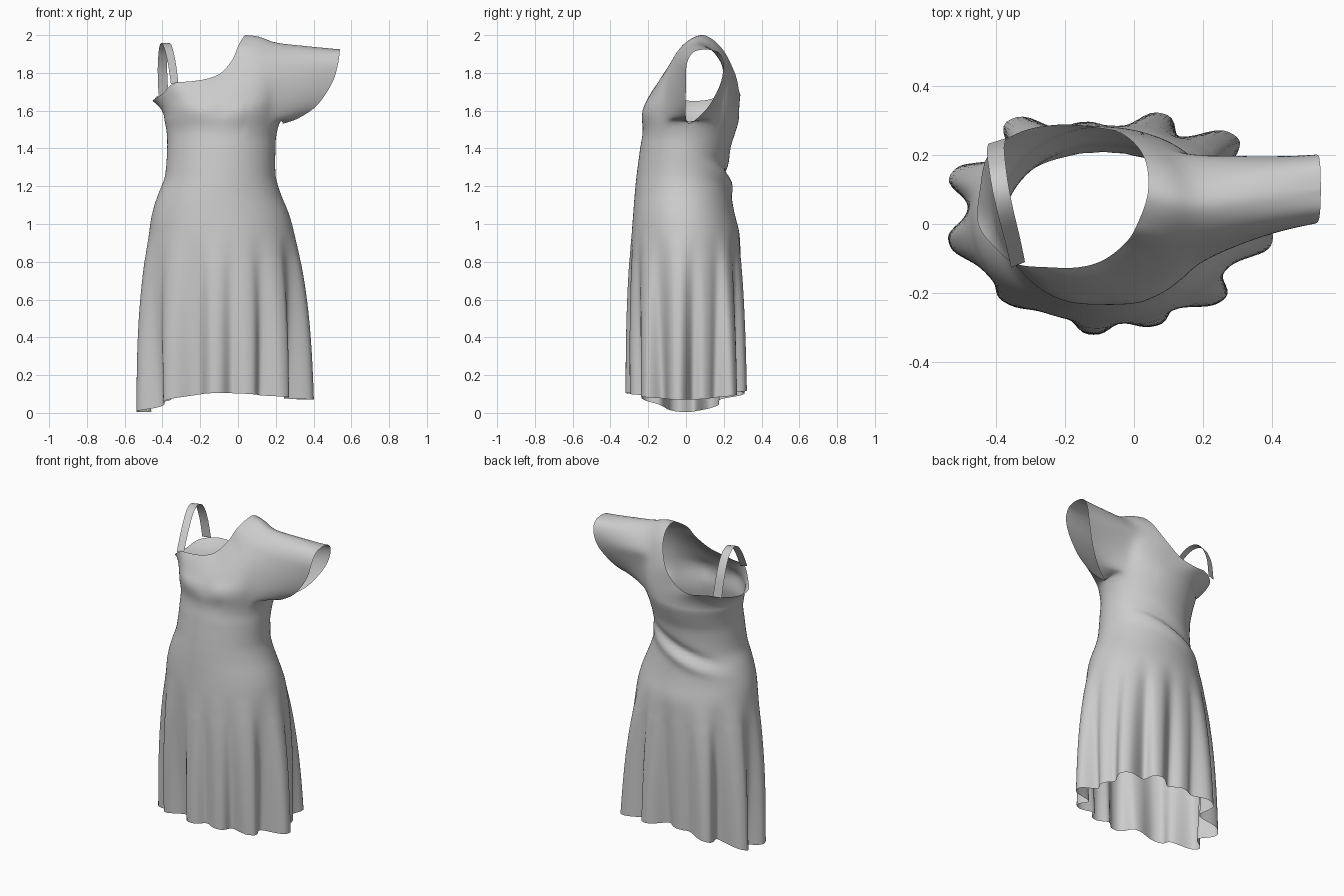
import bpy, bmesh, math
from mathutils import Vector as V

if "Cube" in bpy.data.objects:
    bpy.data.objects.remove(bpy.data.objects["Cube"])

NC, LOW, UP = 192, 70, 24        # columns, skirt/waist rows, chest rows
ZC = 1.55                        # chest line
KEYS = [(0.95, -.470, .297, -.287, .285), (1.05, -.457, .272, -.28, .258),
        (1.15, -.425, .23, -.272, .24), (1.25, -.387, .20, -.262, .225),
        (1.40, -.375, .198, -.243, .235), (1.50, -.378, .205, -.228, .265),
        (ZC, -.39, .225, -.233, .28)]          # z, left, right, front, back
FOLDS = [(-.35, .305), (-.525, .15), (-.535, -.055), (-.37, -.225), (-.12, -.32),
         (.06, -.295), (.25, -.225), (.40, -.05), (.32, .11), (.285, .26), (.08, .32), (-.15, .29)]
NECK = [V(p) for p in [
    (.04, .09, 2.0), (.03, .19, 1.93), (-.03, .258, 1.80), (-.12, .28, 1.71),
    (-.22, .287, 1.68), (-.33, .265, 1.69), (-.42, .20, 1.68), (-.445, .10, 1.655),
    (-.45, 0, 1.655), (-.40, -.07, 1.69), (-.34, -.115, 1.745), (-.25, -.125, 1.755),
    (-.16, -.125, 1.77), (-.09, -.105, 1.80), (-.03, -.06, 1.87), (.005, -.01, 1.95)]]


def catmull(pts, t, closed=False):
    n = len(pts)
    i = math.floor(t) if closed else min(int(t), n - 2)
    f = t - i
    g = lambda k: pts[k % n] if closed else pts[max(0, min(n - 1, k))]
    a, b, c, d = g(i - 1), g(i), g(i + 1), g(i + 2)
    return b + (c - a) * (.5 * f) + (a * 2 - b * 5 + c * 4 - d) * (.5 * f * f) \
        + (b * 3 - a - c * 3 + d) * (.5 * f ** 3)


def gauss(x, p=2):
    return math.exp(-abs(x) ** p)


# torso section: ellipse through left/right/front/back, with the back crease
KV = [V(k[1:]) for k in KEYS]


def torso(a, z):
    z = max(z, KEYS[0][0])
    i = max(k for k in range(len(KEYS) - 1) if KEYS[k][0] <= z + 1e-6)
    t = i + min(1, (z - KEYS[i][0]) / (KEYS[i + 1][0] - KEYS[i][0]))
    l, r, f, b = catmull(KV, t)
    x = (l + r) / 2 + (r - l) / 2 * math.cos(a)
    y = (f + b) / 2 + (b - f) / 2 * math.sin(a)
    zc = 1.27 + .1 * math.cos(a)
    s = max(0, math.sin(a)) ** 2
    y += s * (.018 * gauss((z - zc + .06) / .04) - .02 * gauss((z - zc) / .035))
    return x, y


# hem outline: ellipse with rounded folds
HX, RX, RY = -.085, .37, .24
LOBES = [(math.atan2(y / RY, (x - HX) / RX), math.hypot(y / RY, (x - HX) / RX) - 1) for x, y in FOLDS]


def hem(a):
    k = 1
    for t, h in LOBES:
        d = (a - t + math.pi) % (2 * math.pi) - math.pi
        k += h * gauss(d / (.16 + .07 * math.cos(t) ** 2), 2.8)
    return HX + RX * k * math.cos(a), RY * k * math.sin(a)


def lower(a, v):
    c, s = math.cos(a), math.sin(a)
    z0 = (.037 + .033 * c) * c * c + (.115 + .01 * s) * s * s
    z = z0 + (ZC - z0) * v
    x, y = torso(a, z)
    if z < .95:
        t = (.95 - z) / (.95 - z0)
        w = t ** .85
        hx, hy = hem(a)
        b = math.sin(math.pi * t ** .8)           # early flare over the hips
        x = (x + (hx - x) * w - HX) * (1 + .05 * b) + HX
        y = (y + (hy - y) * w) * (1 + .03 * b)
    return V((x, y, z))


def upper(a, t):
    r = lower(a, 1)
    n = catmull(NECK, a / (2 * math.pi) * 16, True)
    w = max(0, math.cos(a)) ** 2
    c = V((r.x + .07 * w, r.y + (n.y - r.y) * .1, r.z + (.55 + .51 * w) * (n.z - r.z)))
    c.y += .05 * max(0, math.sin(a)) * w          # shoulder blade
    p = r * (1 - t) ** 2 + c * (2 * t * (1 - t)) + n * t * t
    return p


# dress body as one grid, leaving an armhole on the right side
bm = bmesh.new()
grid = []
for r in range(LOW + UP + 1):
    row = []
    for j in range(NC):
        a = 2 * math.pi * j / NC
        p = lower(a, r / LOW) if r <= LOW else upper(a, (r - LOW) / UP)
        if p.y < 0:                               # bust
            p.y -= .016 * gauss((p.z - 1.605) / .05) * max(gauss((p.x + .22) / .11), gauss((p.x - .05) / .11))
        row.append(bm.verts.new(p))
    grid.append(row)
H, R0, R1 = 18, LOW, LOW + 16      # armhole half width and row range
for r in range(LOW + UP):
    for j in range(NC):
        if R0 <= r < R1 and (j < H or j >= NC - H):
            continue
        k = (j + 1) % NC
        bm.faces.new((grid[r][j], grid[r][k], grid[r + 1][k], grid[r + 1][j]))

# flutter sleeve: armhole loop lofted to the drooping opening
FRONT = [(.235, .015, 1.53), (.32, .0, 1.56), (.42, -.002, 1.63), (.50, 0, 1.75),
         (.53, .005, 1.85), (.538, .04, 1.91), (.54, .10, 1.925)]
BACK = [(.235, .015, 1.53), (.32, .06, 1.56), (.42, .125, 1.63), (.50, .185, 1.75),
        (.53, .20, 1.85), (.538, .17, 1.91), (.54, .10, 1.925)]


def half_loop(sg):
    return [grid[R0][sg * i] for i in range(H)] + [grid[r][sg * H] for r in range(R0, R1)] \
        + [grid[R1][sg * i] for i in range(H, -1, -1)]


def fractions(pts):
    d = [0]
    for p, q in zip(pts, pts[1:]):
        d.append(d[-1] + (q - p).length)
    return [x / d[-1] for x in d]


def resample(pts, u):
    pts = [V(p) for p in pts]
    f = fractions(pts)
    i = max(k for k in range(len(f) - 1) if f[k] <= u + 1e-6)
    return catmull(pts, min(len(pts) - 1, i + (u - f[i]) / (f[i + 1] - f[i])))


front, back = half_loop(-1), half_loop(1)
ends = [resample(FRONT, u) for u in fractions([v.co for v in front])]
ends += [resample(BACK, u) for u in fractions([v.co for v in back])][-2:0:-1]
loop = front + back[-2:0:-1]
start = [v.co.copy() for v in loop]
prev, n = loop, len(loop)
for s in range(1, 13):
    cur = [bm.verts.new(p.lerp(q, s / 12)) for p, q in zip(start, ends)]
    for i in range(n):
        k = (i + 1) % n
        bm.faces.new((prev[i], prev[k], cur[k], cur[i]))
    prev = cur


# relax the shoulder, underarm and chest line so the parts flow together
def relax(test, times):
    vs = [v for v in bm.verts if not v.is_boundary and test(v.co)]
    for _ in range(times):
        bmesh.ops.smooth_vert(bm, verts=vs, factor=.5, use_axis_x=True, use_axis_y=True, use_axis_z=True)


relax(lambda c: c.x > .03 and c.z > 1.46, 12)
relax(lambda c: 1.48 < c.z < 1.62, 4)
relax(lambda c: .8 < c.z < 1.1, 8)
bmesh.ops.recalc_face_normals(bm, faces=bm.faces)


def finish(bm, name):
    me = bpy.data.meshes.new(name)
    bm.to_mesh(me)
    bm.free()
    me.shade_smooth()
    ob = bpy.data.objects.new(name, me)
    bpy.context.collection.objects.link(ob)
    return ob


finish(bm, "dress_body")

# shoulder strap: flat ribbon from the back edge over to the front edge
PATH = [V(p) for p in [(-.395, .24, 1.685), (-.40, .215, 1.82), (-.395, .165, 1.92), (-.385, .10, 1.957),
                       (-.37, .03, 1.935), (-.35, -.05, 1.85), (-.335, -.118, 1.74)]]
bm = bmesh.new()
last = None
for i in range(41):
    u = i / 40
    p = catmull(PATH, u * 6)
    side = V((.026 - .006 * u, .008, 0))
    cur = [bm.verts.new(p - side), bm.verts.new(p + side)]
    if last:
        bm.faces.new((last[0], last[1], cur[1], cur[0]))
    last = cur
finish(bm, "shoulder_strap")
